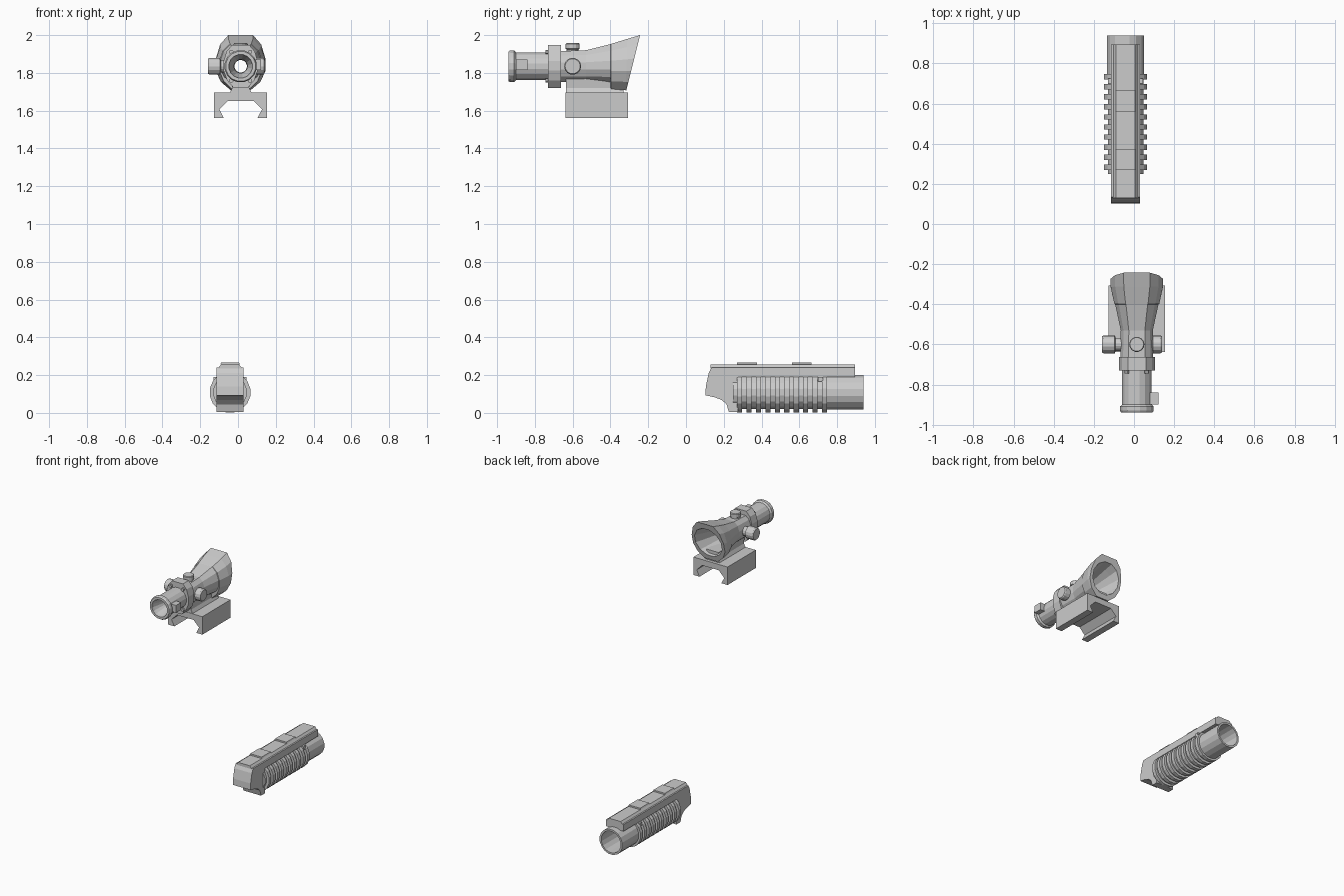
import bpy, bmesh, math
from mathutils import Vector

if "Cube" in bpy.data.objects:
    bpy.data.objects.remove(bpy.data.objects["Cube"])

SX, SZ = 0.014, 1.835      # sight axis
GX, GZ = -0.042, 0.109     # grip tube axis


def loft(name, rings, closed=False):
    """Skin a row of equal-sized rings; closed joins last to first."""
    bm = bmesh.new()
    vs = [[bm.verts.new(p) for p in r] for r in rings]
    n = len(vs[0])
    pairs = list(zip(vs, vs[1:])) + ([(vs[-1], vs[0])] if closed else [])
    for a, b in pairs:
        for i in range(n):
            j = (i + 1) % n
            bm.faces.new((a[i], a[j], b[j], b[i]))
    if not closed:
        bm.faces.new(vs[0])
        bm.faces.new(vs[-1])
    bmesh.ops.recalc_face_normals(bm, faces=bm.faces)
    me = bpy.data.meshes.new(name)
    bm.to_mesh(me)
    bm.free()
    ob = bpy.data.objects.new(name, me)
    bpy.context.collection.objects.link(ob)
    return ob


def circle(c, r, axis, n):
    pts = []
    for i in range(n):
        a = 2 * math.pi * (i + 0.5) / n
        u, v = r * math.sin(a), r * math.cos(a)
        pts.append(Vector(c) + Vector({'X': (0, u, v), 'Y': (u, 0, v), 'Z': (u, v, 0)}[axis]))
    return pts


def turned(name, c, axis, prof, n, closed=False):
    """Turn (distance along axis, radius) pairs about an axis through c."""
    d = Vector([float(k == axis) for k in 'XYZ'])
    return loft(name, [circle(Vector(c) + d * t, r, axis, n) for t, r in prof], closed)


def prism_y(name, pts, y0, y1):
    return loft(name, [[(x, y, z) for x, z in pts] for y in (y0, y1)])


def box(name, x0, x1, y0, y1, z0, z1):
    return prism_y(name, [(x0, z0), (x1, z0), (x1, z1), (x0, z1)], y0, y1)


# faceted twelve-sided cross-section of the sight housing
HALF = [(.5, 1), (.83, .7), (1, .25), (1, -.2), (.8, -.65), (.4, -1)]
SECTION = HALF + [(-x, z) for x, z in reversed(HALF)]


def section(y, w, top, bot, slant=0):
    out = []
    for x, z in SECTION:
        dz = z * (top if z > 0 else bot)
        out.append((SX + x * w, y + slant * dz, SZ + dz))
    return out


def bore(y, r, up=0, slant=0):
    return [(p.x, p.y + slant * (p.z - SZ), p.z) for p in circle((SX, y, SZ + up), r, 'Y', 12)]


# ---- sight ----
loft("sight_body", [
    section(-.67, .082, .08, .082), section(-.53, .08, .085, .082),
    section(-.40, .108, .117, .087), section(-.398, .112, .118, .122),
    section(-.315, .13, .145, .127, .03), section(-.284, .131, .165, .127, .25),
    bore(-.284, .112, .015, .25), bore(-.33, .1, .01, .1),
    bore(-.46, .07), bore(-.67, .035)], True)
loft("sight_collar", [section(-.73, .09, .113, .115), section(-.662, .09, .113, .115),
                      bore(-.662, .05), bore(-.73, .05)], True)
turned("eyepiece", (SX, 0, SZ), 'Y', [
    (-.94, .08), (-.93, .086), (-.91, .086), (-.9, .075), (-.66, .075),
    (-.66, .033), (-.84, .036), (-.92, .06), (-.94, .063)], 16, True)
box("eyepiece_latch", SX + .06, SX + .107, -.9, -.84, 1.815, 1.87)
for z in (-.095, .095):
    for s in (-1, 1):
        turned("collar_screw", (SX + s * .05, 0, SZ + z * .8), 'Y', [(-.745, .012), (-.7, .012)], 8)

# adjustment knobs
turned("left_knob", (SX, -.6, SZ), 'X', [(-.06, .033), (-.105, .033), (-.11, .045),
                                        (-.166, .045), (-.173, .04)], 14)
turned("right_knob", (SX, -.6, SZ), 'X', [(.06, .033), (.075, .033), (.08, .045),
                                         (.118, .045), (.125, .04)], 14)
turned("top_knob", (SX, -.6, SZ), 'Z', [(.06, .033), (.09, .033), (.093, .038),
                                       (.117, .038), (.122, .034)], 14)

# pedestal and clamp
prism_y("sight_pedestal", [(SX - .05, 1.77), (SX + .05, 1.77), (SX + .045, 1.72), (SX + .06, 1.69),
                           (SX - .06, 1.69), (SX - .045, 1.72)], -.635, -.33)
clamp = [(.14, 1.695), (.14, 1.562), (.09, 1.562), (.113, 1.607), (.068, 1.652)]
prism_y("rail_clamp", [(SX + x, z) for x, z in clamp] +
        [(SX - x, z) for x, z in reversed(clamp)], -.638, -.307)

# ---- under-barrel grip ----
turned("grip_barrel", (GX, 0, GZ), 'Y', [(.25, .09), (.73, .09), (.74, .094), (.94, .094),
                                         (.94, .08), (.76, .08), (.75, .06), (.25, .06)], 16, True)
for i in range(10):
    y = .27 + i * .05
    turned("grip_rib", (GX, 0, GZ), 'Y', [(y, .109), (y + .027, .109)], 16)

# housing: side profile in y, z
side = [(.135, .24), (.12, .21), (.105, .14), (.103, .093), (.15, .083), (.19, .068), (.215, .045),
        (.227, .004), (.275, .004), (.275, .19), (.895, .19), (.895, .24)]
loft("grip_housing", [[(GX + s * .072, y, z) for y, z in side] for s in (-1, 1)])
prism_y("top_rail", [(GX - .065, .235), (GX - .048, .256), (GX + .048, .256), (GX + .065, .235)],
        .13, .895)
for y in (.27, .56):
    prism_y("rail_pad", [(GX - .04, .25), (GX - .051, .258), (GX - .047, .267),
                         (GX + .047, .267), (GX + .051, .258), (GX + .04, .25)], y, y + .105)
for s in (-1, 1):
    x = sorted((GX + s * .06, GX + s * .088))
    box("side_tab", x[0], x[1], .7, .725, .165, .19)
